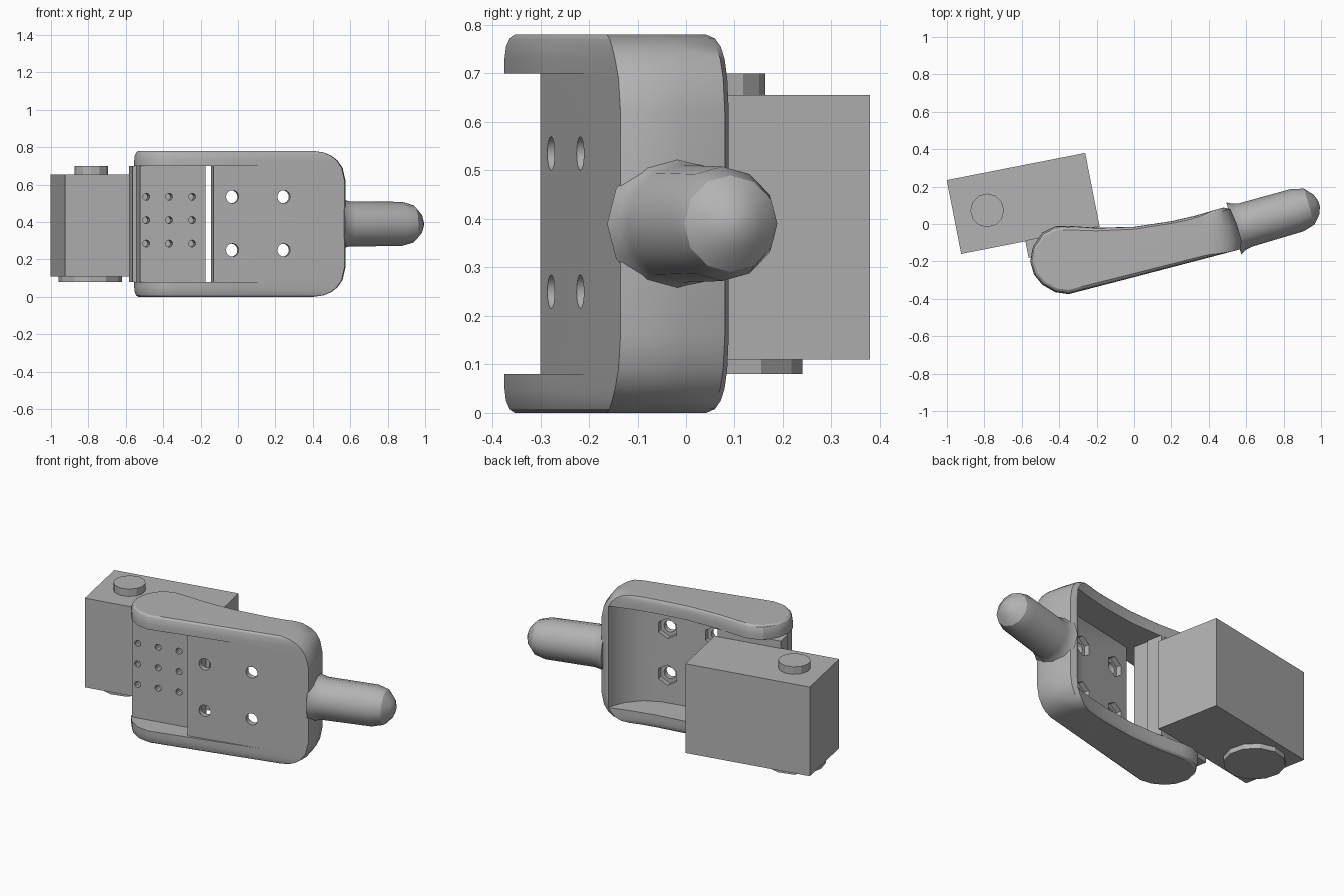
import bpy
import bmesh
import math
from mathutils import Matrix, Vector

default_cube = bpy.data.objects.get("Cube")
if default_cube:
    bpy.data.objects.remove(default_cube, do_unlink=True)

COLOUR = (0.45, 0.45, 0.45, 1.0)
grey = bpy.data.materials.new("plain_grey")
grey.use_nodes = True
grey.diffuse_color = COLOUR
grey.node_tree.nodes["Principled BSDF"].inputs["Base Color"].default_value = COLOUR

HEIGHT = 0.78
BOX_TURN = math.radians(11.1)
PLATE_TURN = math.atan(0.22)


def make_object(name, bm, smooth=None):
    bmesh.ops.recalc_face_normals(bm, faces=bm.faces)
    mesh = bpy.data.meshes.new(name)
    bm.to_mesh(mesh)
    bm.free()
    mesh.materials.append(grey)
    obj = bpy.data.objects.new(name, mesh)
    bpy.context.collection.objects.link(obj)
    if smooth:
        shade(obj, smooth)
    return obj


def activate(obj):
    bpy.ops.object.select_all(action='DESELECT')
    obj.select_set(True)
    bpy.context.view_layer.objects.active = obj


def shade(obj, degrees):
    activate(obj)
    bpy.ops.object.shade_smooth_by_angle(angle=math.radians(degrees))


def loft(name, rings, smooth=None):
    """Skin a stack of equally sized point rings and cap both ends."""
    bm = bmesh.new()
    rows = [[bm.verts.new(p) for p in ring] for ring in rings]
    count = len(rows[0])
    for low, high in zip(rows, rows[1:]):
        for i in range(count):
            j = (i + 1) % count
            bm.faces.new((low[i], low[j], high[j], high[i]))
    bm.faces.new(rows[0][::-1])
    bm.faces.new(rows[-1])
    return make_object(name, bm, smooth)


def prism(name, outline, bottom, top):
    return loft(name, [[(x, y, z) for x, y in outline] for z in (bottom, top)])


def cylinder(name, centre, direction, radius, length, sides, spin=0.0):
    bm = bmesh.new()
    turn = Vector(direction).to_track_quat('Z', 'Y').to_matrix().to_4x4()
    bmesh.ops.create_cone(bm, cap_ends=True, segments=sides, radius1=radius,
                          radius2=radius, depth=length,
                          matrix=Matrix.Translation(centre) @ turn @ Matrix.Rotation(spin, 4, 'Z'))
    return make_object(name, bm)


def slab(name, centre, size, turn):
    bm = bmesh.new()
    bmesh.ops.create_cube(bm, size=1, matrix=Matrix.Translation(centre)
                          @ Matrix.Rotation(turn, 4, 'Z') @ Matrix.Diagonal((*size, 1)))
    return make_object(name, bm)


def cut(target, cutter):
    cutter.hide_render = True
    mod = target.modifiers.new("cut", 'BOOLEAN')
    mod.operation = 'DIFFERENCE'
    mod.solver = 'EXACT'
    mod.object = cutter
    activate(target)
    bpy.ops.object.modifier_apply(modifier=mod.name)
    bpy.data.objects.remove(cutter, do_unlink=True)


# Bracket: side outline lofted upward, with rounded rims and outer corners
outline = [(-0.555, -0.2), (-0.54, -0.12), (-0.49, -0.045), (-0.42, -0.012),
           (-0.35, -0.01), (-0.2, -0.02), (0, -0.015), (0.2, 0.015),
           (0.35, 0.05), (0.48, 0.088), (0.515, 0.08), (0.55, 0),
           (0.575, -0.09), (0.57, -0.135), (0, -0.284), (-0.35, -0.375),
           (-0.42, -0.365), (-0.49, -0.325), (-0.535, -0.27)]


def bracket_ring(z):
    edge = min(z, HEIGHT - z)
    radius, rim = 0.16, 0.05
    corner = max(0, 1 - edge / radius)
    pull = radius * (1 - math.sqrt(1 - corner ** 2))
    soft = max(0, 1 - edge / rim)
    k = 1 - 0.12 * (1 - math.sqrt(1 - soft ** 2))
    ring = []
    for x, y in outline:
        sx = min(max(x, -0.37), 0.4)
        sy = -0.19 + 0.187 * (sx + 0.37)
        px, py = sx + (x - sx) * k, sy + (y - sy) * k
        shift = pull * max(0, (px - 0.2) / 0.375)
        ring.append((px - shift, py - 0.26 * shift, z))
    return ring


steps = [0, 0.008, 0.025, 0.05, 0.09, 0.16]
levels = steps + [HEIGHT - s for s in reversed(steps)]
bracket = loft("bracket", [bracket_ring(z) for z in levels])

# Hollow between the two side flanges, leaving the mounting plate
hollow = [(-0.13, -0.3), (0.5, -0.162), (0.5, -0.6), (-0.8, -0.6), (-0.8, 0.4),
          (0.475, 0.4), (0.465, 0.07), (0.43, -0.02), (0.36, -0.1),
          (0.27, -0.145), (-0.145, -0.236)]
cut(bracket, prism("hollow_cutter", hollow, 0.08, 0.70))

# Bolt holes with hexagonal nut pockets behind
back = Vector((-math.sin(PLATE_TURN), math.cos(PLATE_TURN), 0))
for x in (-0.03, 0.245):
    for z in (0.25, 0.535):
        front = Vector((x, -0.272 + 0.22 * x, z))
        cut(bracket, cylinder("bolt_cutter", front, back, 0.035, 0.3, 16))
        cut(bracket, cylinder("nut_cutter", front + back * 0.09, back, 0.062, 0.11, 6))
shade(bracket, 28)

# Handle: faceted rod with a flared foot and rounded tip
axis = Vector((0.961, 0.276, 0))
across = Vector((-axis.y, axis.x, 0))
foot = Vector((0.5, -0.033, 0.39))
stations = [(0.035, 0.145), (0.06, 0.13), (0.1, 0.121), (0.39, 0.118),
            (0.455, 0.1), (0.495, 0.055), (0.51, 0.015)]
SIDES = 12
rings = []
for t, r in stations:
    angles = [math.tau * i / SIDES for i in range(SIDES)]
    rings.append([foot + axis * t + across * (r * math.cos(a))
                  + Vector((0, 0, r * math.sin(a))) for a in angles])
loft("handle", rings, 32)

# Turned box and its two round caps
box_centre = Vector((-0.5925, 0.11, 0.3825))
slab("motor_box", box_centre, (0.754, 0.402, 0.545), BOX_TURN)
cylinder("top_cap", (-0.785, 0.073, 0.675), (0, 0, 1), 0.09, 0.05, 12)
cylinder("bottom_cap", (-0.79, 0.07, 0.1), (0, 0, 1), 0.17, 0.04, 12)

# Stacked pads on the front of the box
right = Vector((math.cos(BOX_TURN), math.sin(BOX_TURN), 0))
forward = Vector((right.y, -right.x, 0))


def pad(name, along, start, thickness, width):
    centre = box_centre + right * along + forward * (0.201 + start + thickness / 2)
    centre.z = 0.39
    return slab(name, centre, (width, thickness, 0.62), BOX_TURN)


pad("inner_pad", 0.165, -0.005, 0.095, 0.385)
outer_pad = pad("outer_pad", 0.172, 0.09, 0.1, 0.357)

# Grid of blind holes in the outer pad
for x in (-0.49, -0.368, -0.245):
    for z in (0.285, 0.41, 0.535):
        point = (x, -0.27 + 0.196 * (x + 0.49), z)
        cut(outer_pad, cylinder("pin_cutter", point, forward, 0.019, 0.12, 10))
